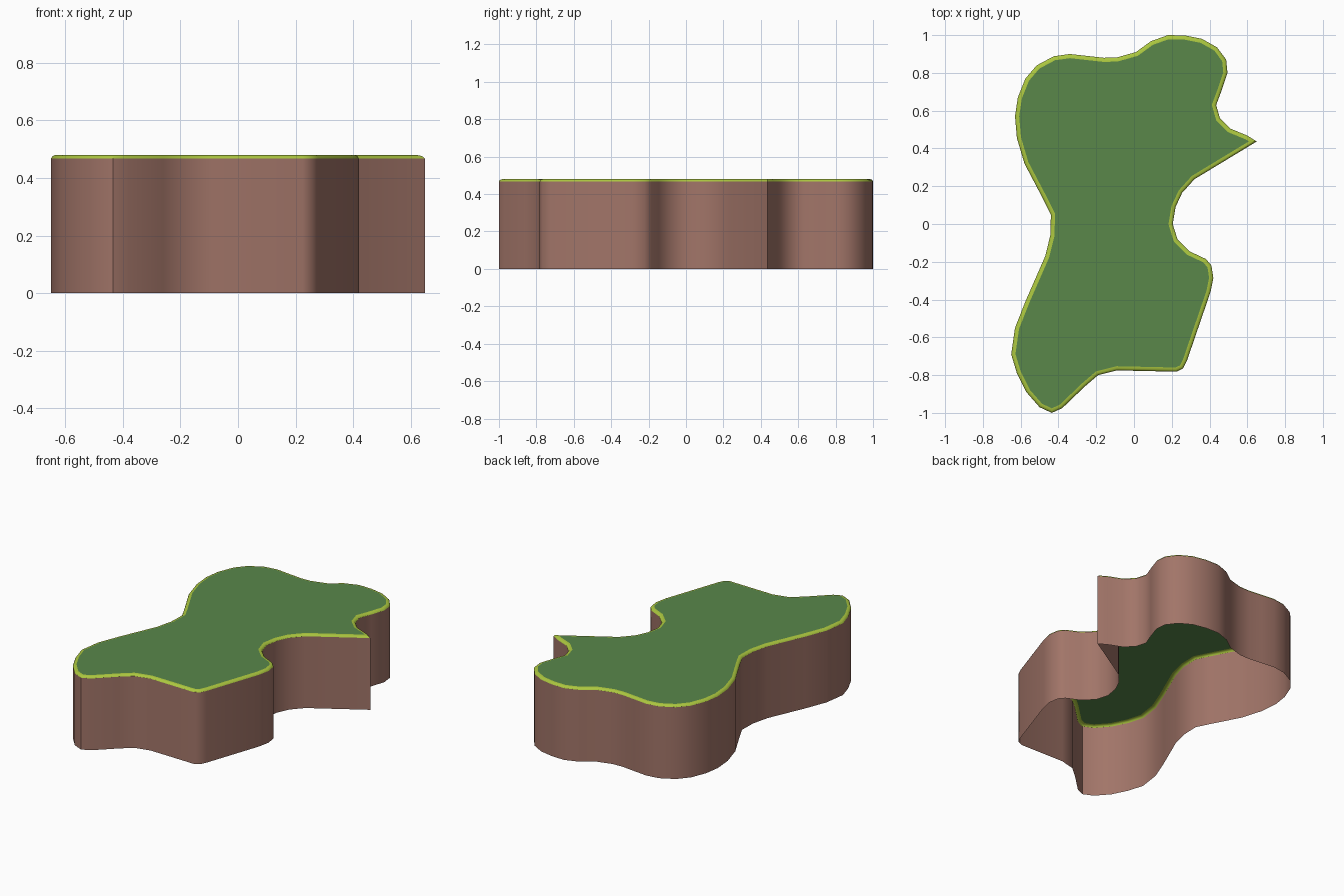
import bpy
import math
from mathutils import Vector

if "Cube" in bpy.data.objects:
    bpy.data.objects.remove(bpy.data.objects["Cube"])

# Plan outline of the island, clockwise seen from above
OUTLINE = [
    (-.34, .90), (-.25, .89), (-.16, .88), (-.09, .882), (.01, .91), (.09, .968), (.18, 1.0),
    (.27, .998), (.36, .98), (.44, .935), (.488, .87), (.495, .80), (.465, .71),
    (.435, .63), (.455, .56), (.51, .505), (.60, .468), (.65, .437), (.32, .237),
    (.255, .165), (.22, .09), (.205, 0), (.23, -.08), (.295, -.145), (.38, -.185),
    (.41, -.22), (.42, -.285), (.405, -.36), (.28, -.725), (.26, -.765), (.225, -.782),
    (-.09, -.775), (-.19, -.80), (-.26, -.86), (-.38, -.975), (-.435, -1.0),
    (-.50, -.97), (-.57, -.89), (-.62, -.79), (-.65, -.69), (-.63, -.55),
    (-.575, -.41), (-.47, -.17), (-.443, -.06), (-.44, .05), (-.48, .13),
    (-.58, .32), (-.62, .455), (-.63, .57), (-.615, .67), (-.575, .77),
    (-.515, .84), (-.425, .888)]
PTS = [Vector(p) for p in reversed(OUTLINE)]
N = len(PTS)


def material(name, rgb):
    m = bpy.data.materials.new(name)
    m.diffuse_color = (*rgb, 1)
    m.use_nodes = True
    m.node_tree.nodes["Principled BSDF"].inputs["Base Color"].default_value = m.diffuse_color
    return m


def ring(inset, z):
    """Outline moved inward by a mitred distance, at height z."""
    out = []
    for i, p in enumerate(PTS):
        a = (p - PTS[i - 1]).normalized()
        b = (PTS[(i + 1) % N] - p).normalized()
        na, nb = Vector((-a.y, a.x)), Vector((-b.y, b.x))
        m = (na + nb).normalized()
        q = p + m * (inset / max(m.dot(na), .42))
        out.append((q.x, q.y, z))
    return out


def make(name, profile, mat, cap=False):
    """Skin the rings of a profile, or fill a single ring."""
    verts = [v for r in profile for v in ring(*r)]
    faces = [(k * N + i, k * N + (i + 1) % N, (k + 1) * N + (i + 1) % N, (k + 1) * N + i)
             for k in range(len(profile) - 1) for i in range(N)]
    if cap:
        faces.append(tuple(range(N)))
    me = bpy.data.meshes.new(name)
    me.from_pydata(verts, [], faces)
    me.materials.append(mat)
    ob = bpy.data.objects.new(name, me)
    bpy.context.collection.objects.link(ob)
    bpy.ops.object.select_all(action='DESELECT')
    ob.select_set(True)
    bpy.context.view_layer.objects.active = ob
    bpy.ops.object.shade_smooth_by_angle(angle=math.radians(40))
    return ob


earth = material("earth_brown", (.36, .178, .14))
lime = material("lime_edge", (.41, .57, .05))
grass = material("grass_green", (.10, .245, .068))

# Earth wall, open underneath
make("earth_wall", [(0, 0), (0, .468)], earth)
# Thin rounded lime lip
make("grass_rim", [(0, .468), (.004, .475), (.011, .479), (.022, .48)], lime)
# Flat grass surface
make("grass_top", [(.022, .48)], grass, cap=True)
